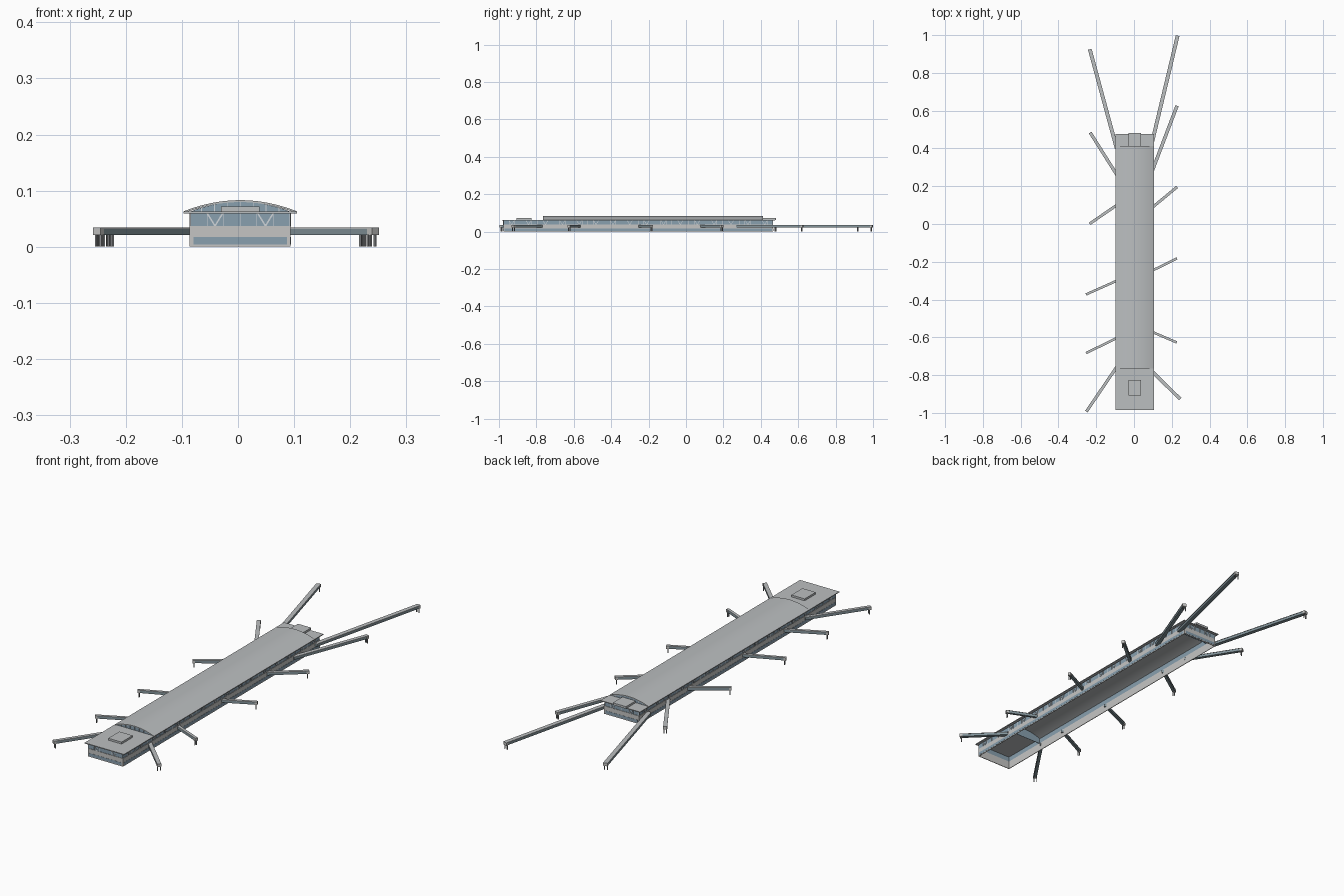
import bpy, bmesh, math
from mathutils import Vector, Matrix

cube = bpy.data.objects.get("Cube")
if cube:
    bpy.data.objects.remove(cube, do_unlink=True)


def material(name, rgb):
    m = bpy.data.materials.new(name)
    m.use_nodes = True
    m.diffuse_color = (*rgb, 1)
    m.node_tree.nodes["Principled BSDF"].inputs["Base Color"].default_value = (*rgb, 1)
    return m


ROOF = material("roof grey", (0.50, 0.52, 0.53))
WALL = material("wall light grey", (0.56, 0.56, 0.55))
GLASS = material("window blue", (0.25, 0.35, 0.43))
TUBE = material("bridge glass", (0.23, 0.30, 0.33))
STRUT = material("strut pale grey", (0.62, 0.66, 0.69))
METAL = material("leg grey", (0.30, 0.31, 0.32))


def finish(name, bm, mat):
    bmesh.ops.recalc_face_normals(bm, faces=bm.faces)
    mesh = bpy.data.meshes.new(name)
    bm.to_mesh(mesh)
    bm.free()
    mesh.materials.append(mat)
    ob = bpy.data.objects.new(name, mesh)
    bpy.context.collection.objects.link(ob)
    return ob


def add_box(bm, lo, hi, matrix=Matrix()):
    lo, hi = Vector(lo), Vector(hi)
    m = matrix @ Matrix.Translation((lo + hi) / 2) @ Matrix.Diagonal((*(hi - lo), 1))
    bmesh.ops.create_cube(bm, size=1, matrix=m)


def box(name, lo, hi, mat, matrix=Matrix()):
    bm = bmesh.new()
    add_box(bm, lo, hi, matrix)
    return finish(name, bm, mat)


def prism(name, profile, y0, y1, mat):
    """Extrude an (x, z) outline along y."""
    bm = bmesh.new()
    face = bm.faces.new([bm.verts.new((x, y0, z)) for x, z in profile])
    ext = bmesh.ops.extrude_face_region(bm, geom=[face])["geom"]
    moved = [v for v in ext if isinstance(v, bmesh.types.BMVert)]
    bmesh.ops.translate(bm, verts=moved, vec=(0, y1 - y0, 0))
    return finish(name, bm, mat)


CX = 0.004                       # building axis
X0, X1, Y0, Y1 = -0.086, 0.094, -0.977, 0.466
BASE, EAVE = 0.037, 0.060
ARCH0, ARCH1 = -0.765, 0.412


def ring(name, z0, z1, inset, thick, mat):
    """Four thin walls round the hollow building."""
    a, b, c, d = X0 + inset, X1 - inset, Y0 + inset, Y1 - inset
    bm = bmesh.new()
    add_box(bm, (a, c, z0), (a + thick, d, z1))
    add_box(bm, (b - thick, c, z0), (b, d, z1))
    add_box(bm, (a + thick, c, z0), (b - thick, c + thick, z1))
    add_box(bm, (a + thick, d - thick, z0), (b - thick, d, z1))
    return finish(name, bm, mat)


# Walls
ring("base_wall", 0, BASE, 0, 0.003, WALL)
ring("window_wall", BASE, EAVE, 0.002, 0.001, GLASS)

# Lower window strips on all four sides
strip = bmesh.new()
for x in (X0, X1):
    add_box(strip, (x - 0.0008, Y0 + 0.007, 0.004), (x + 0.0008, Y1 - 0.007, 0.017))
for y in (Y0, Y1):
    add_box(strip, (X0 + 0.007, y - 0.0008, 0.004), (X1 - 0.007, y + 0.0008, 0.017))
finish("lower_window_strip", strip, GLASS)

# V struts and mullions in front of the upper glass
struts, mullions = bmesh.new(), bmesh.new()


def v_strut(at, along):
    up = Vector((0, 0, 1))
    for side in (-1, 1):
        top = Vector(at) + Vector(along) * 0.014 * side + up * (EAVE - BASE)
        d = top - Vector(at)
        m = Matrix.Translation(at) @ d.to_track_quat('Z', 'Y').to_matrix().to_4x4()
        add_box(struts, (-0.0013, -0.0013, 0), (0.0013, 0.0013, d.length), m)


def mullion(x, y):
    add_box(mullions, (x - 0.0006, y - 0.0006, BASE), (x + 0.0006, y + 0.0006, EAVE))


bays = 16
for x in (X0 + 0.001, X1 - 0.001):
    for i in range(bays):
        v_strut((x, Y0 + (i + 0.5) * (Y1 - Y0) / bays, BASE), (0, 1, 0))
    for i in range(bays * 3 + 1):
        mullion(x, Y0 + 0.002 + i * (Y1 - Y0 - 0.004) / (bays * 3))
for y in (Y0 + 0.001, Y1 - 0.001):
    for x in (CX - 0.045, CX + 0.045):
        v_strut((x, y, BASE), (1, 0, 0))
    for i in range(7):
        mullion(X0 + 0.002 + i * (X1 - X0 - 0.004) / 6, y)
finish("v_struts", struts, STRUT)
finish("window_mullions", mullions, STRUT)


# Arched main roof with glazed gables
def arc(half, edge, crest, steps=20):
    return [(CX + half * t, edge + (crest - edge) * (1 - t * t))
            for t in (2 * i / steps - 1 for i in range(steps + 1))]


outer, inner = arc(0.101, 0.063, 0.083), arc(0.101, 0.0595, 0.0795)
roof = prism("arched_roof", outer + inner[::-1], ARCH0, ARCH1, ROOF)
bpy.context.view_layer.objects.active = roof
roof.select_set(True)
bpy.ops.object.shade_smooth_by_angle(angle=math.radians(30))

gable = [(CX + 0.087, BASE), (CX - 0.087, BASE)] + arc(0.087, 0.0635, 0.0798)
bars = bmesh.new()
for name, y, out in (("front_gable", ARCH0 + 0.003, -1), ("back_gable", ARCH1 - 0.003, 1)):
    prism(name, gable, y - 0.0006, y + 0.0006, GLASS)
    for i in range(-3, 4):
        x = i * 0.023
        top = 0.0795 - 0.02 * (x / 0.101) ** 2
        add_box(bars, (CX + x - 0.0007, y + out * 0.001 - 0.0005, 0.06),
                (CX + x + 0.0007, y + out * 0.001 + 0.0005, top))
finish("gable_bars", bars, STRUT)

# Flat end roofs and rooftop boxes
box("front_flat_roof", (CX - 0.101, -0.985, 0.0595), (CX + 0.101, ARCH0 + 0.002, 0.063), ROOF)
box("back_flat_roof", (CX - 0.101, ARCH1 - 0.002, 0.0595), (CX + 0.101, 0.476, 0.063), ROOF)
box("front_roof_box", (CX - 0.034, -0.907, 0.062), (CX + 0.034, -0.826, 0.072), ROOF)
box("back_roof_box", (CX - 0.034, ARCH1, 0.062), (CX + 0.034, 0.482, 0.072), ROOF)


# Boarding bridges: glazed tube, roof slab, end cab, pair of legs
def bridge(tag, a, b, w):
    a, b = Vector(a), Vector(b)
    d = (b - a).normalized()
    length = (b - a).length + 0.02
    start = a - d * 0.02
    m = Matrix.Translation((start.x, start.y, 0)) @ Matrix.Rotation(math.atan2(d.y, d.x), 4, 'Z')
    h = w / 2
    box(tag + "_tube", (0, -h + 0.001, 0.021), (length - 0.005, h - 0.001, 0.032), TUBE, m)
    box(tag + "_roof", (0, -h, 0.032), (length, h, 0.0345), ROOF, m)
    box(tag + "_cab", (length - 0.012, -h, 0.0205), (length, h, 0.033), WALL, m)
    bm = bmesh.new()
    for s in (-1, 1):
        y = s * (h - 0.003)
        add_box(bm, (length - 0.009, y - 0.0018, 0), (length - 0.005, y + 0.0018, 0.021), m)
    finish(tag + "_legs", bm, METAL)


left = [((0.10, 0.45), (0.231, 0.997), 0.02), ((0.10, 0.29), (0.228, 0.626), 0.018),
        ((0.10, 0.09), (0.228, 0.196), 0.015), ((0.10, -0.245), (0.228, -0.182), 0.013),
        ((0.10, -0.573), (0.226, -0.627), 0.013), ((0.10, -0.785), (0.245, -0.927), 0.018)]
right = [((-0.097, 0.42), (-0.234, 0.925), 0.02), ((-0.097, 0.27), (-0.232, 0.484), 0.017),
         ((-0.097, 0.096), (-0.235, 0.001), 0.015), ((-0.097, -0.303), (-0.254, -0.373), 0.013),
         ((-0.097, -0.606), (-0.254, -0.684), 0.013), ((-0.097, -0.765), (-0.252, -0.993), 0.016)]
for side, rows in (("left", left), ("right", right)):
    for i, row in enumerate(rows, 1):
        bridge(f"{side}_bridge_{i}", *row)
